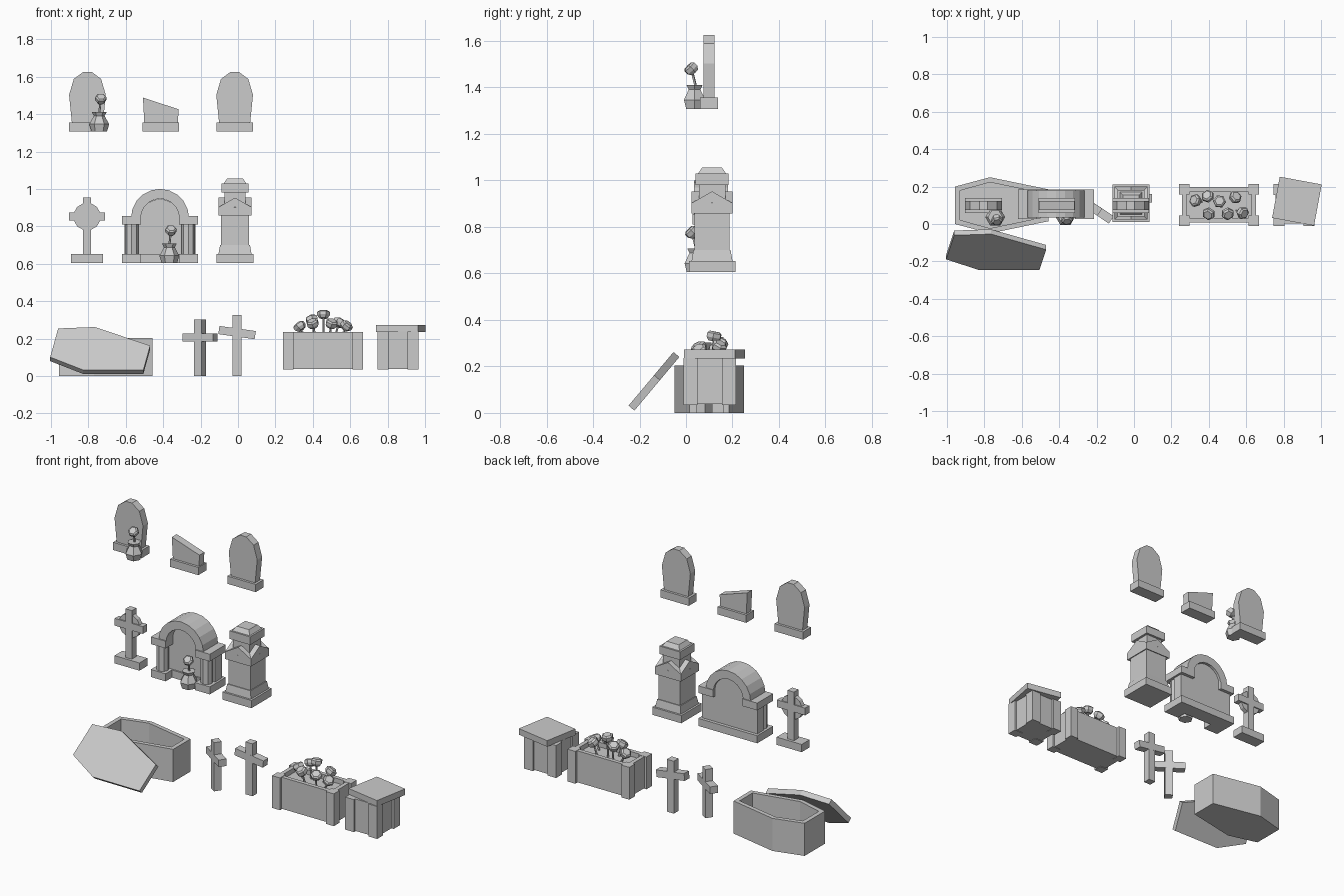
import bpy, bmesh, math
from mathutils import Vector, Matrix

if "Cube" in bpy.data.objects:
    bpy.data.objects.remove(bpy.data.objects["Cube"])


def make(name, verts, faces, mat=None):
    bm = bmesh.new()
    vs = [bm.verts.new(v) for v in verts]
    for f in faces:
        bm.faces.new([vs[i] for i in f])
    bmesh.ops.recalc_face_normals(bm, faces=bm.faces)
    me = bpy.data.meshes.new(name)
    bm.to_mesh(me)
    bm.free()
    ob = bpy.data.objects.new(name, me)
    bpy.context.collection.objects.link(ob)
    if mat is not None:
        ob.matrix_world = mat
    return ob


def loft(name, rings, mat=None):
    # closed skin through rings of equal point count, capped at both ends
    n = len(rings[0])
    faces = [tuple(range(n)), tuple(range((len(rings) - 1) * n, len(rings) * n))]
    for r in range(len(rings) - 1):
        for i in range(n):
            j = (i + 1) % n
            faces.append((r * n + i, r * n + j, (r + 1) * n + j, (r + 1) * n + i))
    return make(name, [p for ring in rings for p in ring], faces, mat)


def prism(name, pts, y0, y1, mat=None):
    return loft(name, [[(x, y, z) for x, z in pts] for y in (y0, y1)], mat)


def box(name, x0, x1, y0, y1, z0, z1, mat=None):
    return prism(name, [(x0, z0), (x1, z0), (x1, z1), (x0, z1)], y0, y1, mat)


def lathe(name, profile, sides, mat):
    return loft(name, [[(r * math.cos(2 * math.pi * i / sides), r * math.sin(2 * math.pi * i / sides), z)
                        for i in range(sides)] for r, z in profile], mat)


def move(x, y, z):
    return Matrix.Translation((x, y, z))


def arc(r, cz, n):
    return [(r * math.cos(math.pi * i / n), cz + r * math.sin(math.pi * i / n)) for i in range(n + 1)]


def flower(name, foot, head, tilt, r=0.031):
    # thin stem plus a tilted six-sided bloom
    a, b = Vector(foot), Vector(head)
    d = b - a
    q = d.to_track_quat('Z', 'Y').to_matrix().to_4x4()
    lathe(name + "_stem", [(0.006, 0), (0.006, d.length)], 5, Matrix.Translation(a) @ q)
    q = Vector(tilt).to_track_quat('Z', 'Y').to_matrix().to_4x4()
    lathe(name + "_bloom", [(r * 0.65, -0.022), (r, -0.006), (r, 0.012), (r * 0.7, 0.02)], 6,
          Matrix.Translation(b) @ q)


def vase(name, x, y, z):
    lathe(name, [(0.042, 0), (0.053, 0.038), (0.029, 0.083), (0.04, 0.103)], 6, move(x, y, z))
    flower(name + "_flower", (x, y + 0.006, z + 0.09), (x + 0.008, y - 0.014, z + 0.172), (0.1, -0.7, 0.7))


# headstones, whole and broken
half = [(0.083, 0.045), (0.098, 0.195), (0.073, 0.28), (0.022, 0.318)]
stone = half + [(-x, z) for x, z in reversed(half)]
broken = [(-0.088, 0.045), (0.092, 0.045), (0.095, 0.118), (-0.095, 0.18)]
for name, x, pts in (("headstone_left", -0.805, stone), ("broken_headstone", -0.413, broken),
                     ("headstone_right", -0.018, stone)):
    m = move(x, 0, 1.308)
    box(name + "_base", -0.098, 0.098, 0.06, 0.138, 0, 0.048, m)
    prism(name, pts, 0.075, 0.123, m)
vase("upper_vase", -0.742, 0.037, 1.308)

# ringed cross
m = move(-0.807, 0, 0.605)
box("ringed_cross_base", -0.086, 0.086, 0.06, 0.138, 0, 0.048, m)
box("ringed_cross_shaft", -0.022, 0.022, 0.077, 0.121, 0.045, 0.35, m)
box("ringed_cross_arms", -0.097, 0.097, 0.078, 0.12, 0.225, 0.27, m)
lathe("ringed_cross_disc", [(0.074, -0.014), (0.074, 0.014)], 12,
      move(-0.807, 0.099, 0.852) @ Matrix.Rotation(math.pi / 2, 4, 'X') @ Matrix.Rotation(math.pi / 12, 4, 'Z'))

# arched monument with columns
m = move(-0.417, 0, 0.605)
prism("arch_band", arc(0.155, 0.24, 10) + arc(0.103, 0.24, 10)[::-1], 0.035, 0.18, m)
prism("arch_panel", arc(0.106, 0.235, 10), 0.1, 0.165, m)
box("arch_wall", -0.19, 0.19, 0.1, 0.165, 0, 0.24, m)
box("arch_back_plinth", -0.203, 0.203, 0.09, 0.185, 0, 0.047, m)
for s, side in ((-1, "left"), (1, "right")):
    x = s * 0.152
    box("arch_plinth_" + side, x - 0.051, x + 0.051, 0.028, 0.12, 0, 0.047, m)
    box("arch_capital_" + side, x - 0.051, x + 0.051, 0.028, 0.185, 0.205, 0.25, m)
    lathe("arch_column_" + side, [(0.036, 0.045), (0.036, 0.21)], 8, move(-0.417 + x, 0.072, 0.605))
vase("arch_vase", -0.367, 0.04, 0.605)

# square monument with crossed gables
m = move(-0.016, 0.112, 0)
for part, h0, h1, z0, z1 in (("base", 0.1, 0.1, 0.605, 0.653), ("step", 0.088, 0.08, 0.653, 0.70),
                             ("shaft", 0.075, 0.075, 0.69, 0.905), ("neck", 0.057, 0.057, 0.88, 0.985),
                             ("cap", 0.071, 0.071, 0.98, 1.03), ("top", 0.06, 0.042, 1.03, 1.056)):
    loft("pillar_" + part, [[(-h, -h, z), (h, -h, z), (h, h, z), (-h, h, z)] for h, z in ((h0, z0), (h1, z1))], m)
gable = [(-0.089, 0.857), (0, 0.905), (0.089, 0.857), (0.089, 0.902), (0, 0.953), (-0.089, 0.902)]
for k in range(2):
    prism("pillar_gable", gable, -0.089, 0.089, m @ Matrix.Rotation(k * math.pi / 2, 4, 'Z'))


# open coffin and its leaning lid
def coffin(t, z):
    e = t * 0.8
    x0, x2 = -0.187 + t, 0.313 - t
    return [(x0, -0.1 + e, z), (0, -0.15 + t, z), (x2, -0.085 + e, z),
            (x2, 0.085 - e, z), (0, 0.15 - t, z), (x0, 0.1 - e, z)]


loft("coffin", [coffin(0, 0), coffin(0, 0.203), coffin(0.027, 0.203), coffin(0.027, 0.03)], move(-0.77, 0.1, 0))
loft("coffin_lid", [coffin(-0.003, 0), coffin(-0.003, -0.033)],
     move(-0.797, -0.15, 0.147) @ Matrix.Rotation(math.radians(50), 4, 'X')
     @ Matrix.Rotation(math.radians(-12), 4, 'Z'))

# two wooden grave crosses
for name, x, y, turn, tilt, top in (("turned_cross", -0.203, 0.077, -34, 0, 0.303),
                                    ("crooked_cross", -0.005, 0.138, 0, 8, 0.326)):
    m = move(x, y, 0) @ Matrix.Rotation(math.radians(turn), 4, 'Z')
    box(name + "_post", -0.024, 0.024, -0.023, 0.023, 0, top, m)
    m = m @ move(0, 0, 0.205 if turn else 0.232) @ Matrix.Rotation(math.radians(tilt), 4, 'Y')
    box(name + "_arm", -0.098, 0.098, -0.0235, 0.0235, -0.022, 0.022, m)


def corner_posts(name, cx, cy, hx, hy, w, z0, z1):
    for sx in (-1, 1):
        for sy in (-1, 1):
            x, y = cx + sx * (hx - w / 2), cy + sy * (hy - w / 2)
            box(name, x - w / 2, x + w / 2, y - w / 2, y + w / 2, z0, z1)


# flower planter
corner_posts("planter_post", 0.454, 0.102, 0.213, 0.112, 0.055, 0.035, 0.236)
ring = lambda t, z: [(-0.198 + t, -0.095 + t, z), (0.198 - t, -0.095 + t, z),
                     (0.198 - t, 0.095 - t, z), (-0.198 + t, 0.095 - t, z)]
loft("planter_box", [ring(0, 0.038), ring(0, 0.234), ring(0.025, 0.234), ring(0.025, 0.205)],
     move(0.454, 0.102, 0))
for x, y, z in ((0.33, 0.125, 0.265), (0.395, 0.147, 0.3), (0.457, 0.12, 0.33), (0.54, 0.142, 0.285),
                (0.40, 0.056, 0.28), (0.50, 0.056, 0.28), (0.58, 0.06, 0.268)):
    dx, dy = x - 0.454, y - 0.102
    flower("planter_flower", (0.454 + dx * 0.7, 0.102 + dy * 0.7, 0.19), (x, y, z), (dx * 5, dy * 9, 0.8), 0.034)

# square tomb with a skewed slab
corner_posts("tomb_post", 0.855, 0.102, 0.11, 0.112, 0.06, 0.035, 0.237)
box("tomb_body", 0.757, 0.953, 0.003, 0.201, 0.038, 0.237)
box("tomb_slab", -0.114, 0.114, -0.112, 0.112, 0.235, 0.273,
    move(0.871, 0.122, 0) @ Matrix.Rotation(math.radians(-10.5), 4, 'Z'))
